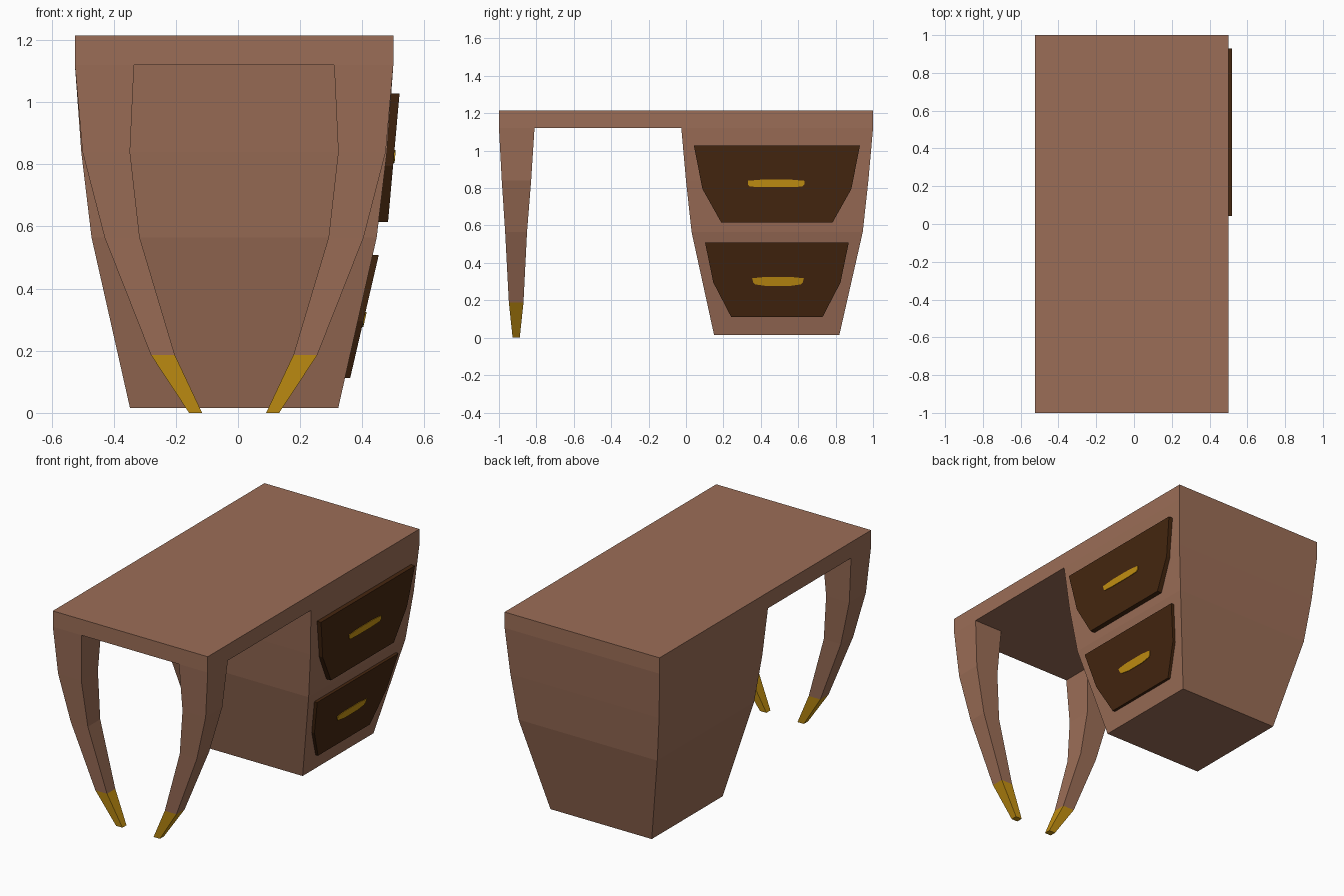
import bpy, bmesh

if "Cube" in bpy.data.objects:
    bpy.data.objects.remove(bpy.data.objects["Cube"])


def material(name, rgb):
    m = bpy.data.materials.new(name)
    m.diffuse_color = (*rgb, 1)
    m.use_nodes = True
    m.node_tree.nodes["Principled BSDF"].inputs["Base Color"].default_value = m.diffuse_color
    return m


WOOD = material("wood", (0.33, 0.155, 0.095))
DARK = material("dark_wood", (0.06, 0.02, 0.005))
GOLD = material("gold", (0.55, 0.28, 0.006))
CX = -0.0125  # mirror plane of the desk in x


def finish(name, bm, mat):
    bmesh.ops.recalc_face_normals(bm, faces=bm.faces)
    me = bpy.data.meshes.new(name)
    bm.to_mesh(me)
    bm.free()
    me.materials.append(mat)
    ob = bpy.data.objects.new(name, me)
    bpy.context.collection.objects.link(ob)
    return ob


def loft(name, rings, mat):
    """Closed solid through rings of points."""
    bm = bmesh.new()
    rows = [[bm.verts.new(p) for p in r] for r in rings]
    n = len(rows[0])
    for a, b in zip(rows, rows[1:]):
        for i in range(n):
            j = (i + 1) % n
            bm.faces.new((a[i], a[j], b[j], b[i]))
    bm.faces.new(rows[0])
    bm.faces.new(rows[-1])
    return finish(name, bm, mat)


def rect(x0, x1, y0, y1, z):
    return [(x0, y0, z), (x1, y0, z), (x1, y1, z), (x0, y1, z)]


# Table top
loft("table_top", [rect(-0.525, 0.5, -1, 1, z) for z in (1.12, 1.215)], WOOD)

# Tapered drawer cabinet: half width, y range, z
cabinet = [(0.5125, -0.025, 1.0, 1.12), (0.492, 0.0, 0.975, 0.84),
           (0.459, 0.03, 0.945, 0.565), (0.335, 0.15, 0.82, 0.015)]
loft("cabinet", [rect(CX - h, CX + h, a, b, z) for h, a, b, z in cabinet], WOOD)

# Curved legs with gold feet: outer and inner offset from centre, y range, z
leg = [(0.5125, 0.322, -1.0, -0.81, 1.12), (0.488, 0.335, -0.985, -0.828, 0.84),
       (0.417, 0.304, -0.967, -0.85, 0.565), (0.268, 0.191, -0.947, -0.869, 0.187),
       (0.145, 0.103, -0.927, -0.889, 0.0)]
for side, s in (("left", -1), ("right", 1)):
    rings = [rect(CX + s * o, CX + s * i, a, b, z) for o, i, a, b, z in leg]
    loft(side + "_leg", rings[:4], WOOD)
    loft(side + "_foot", rings[3:], GOLD)


def panel(name, outline, front, depth, lift, mat):
    """Slab with a (y, z) outline lying on a tilted front plane."""
    (za, xa), (zb, xb) = front
    x = lambda z: xa + (xb - xa) * (z - za) / (zb - za)
    loft(name, [[(x(z) + d, y, z) for y, z in outline] for d in (-depth, lift)], mat)


def symmetric(yc, half):
    return [(yc + w, z) for w, z in half] + [(yc - w, z) for w, z in reversed(half)]


# Drawer fronts and their handles
upper = ((1.028, 0.52), (0.615, 0.483))
lower = ((0.508, 0.453), (0.112, 0.361))
panel("upper_drawer", symmetric(0.486, [(0.444, 1.028), (0.398, 0.795), (0.297, 0.615)]),
      upper, 0.034, 0, DARK)
panel("lower_drawer", symmetric(0.486, [(0.384, 0.508), (0.34, 0.295), (0.245, 0.112)]),
      lower, 0.024, 0, DARK)
panel("upper_handle", symmetric(0.482, [(0.07, 0.846), (0.152, 0.839), (0.15, 0.818),
                                        (0.14, 0.808), (0.07, 0.805)]), upper, 0.01, 0.004, GOLD)
panel("lower_handle", symmetric(0.492, [(0.07, 0.325), (0.138, 0.318), (0.133, 0.297),
                                        (0.122, 0.285), (0.06, 0.276)]), lower, 0.01, 0.004, GOLD)
